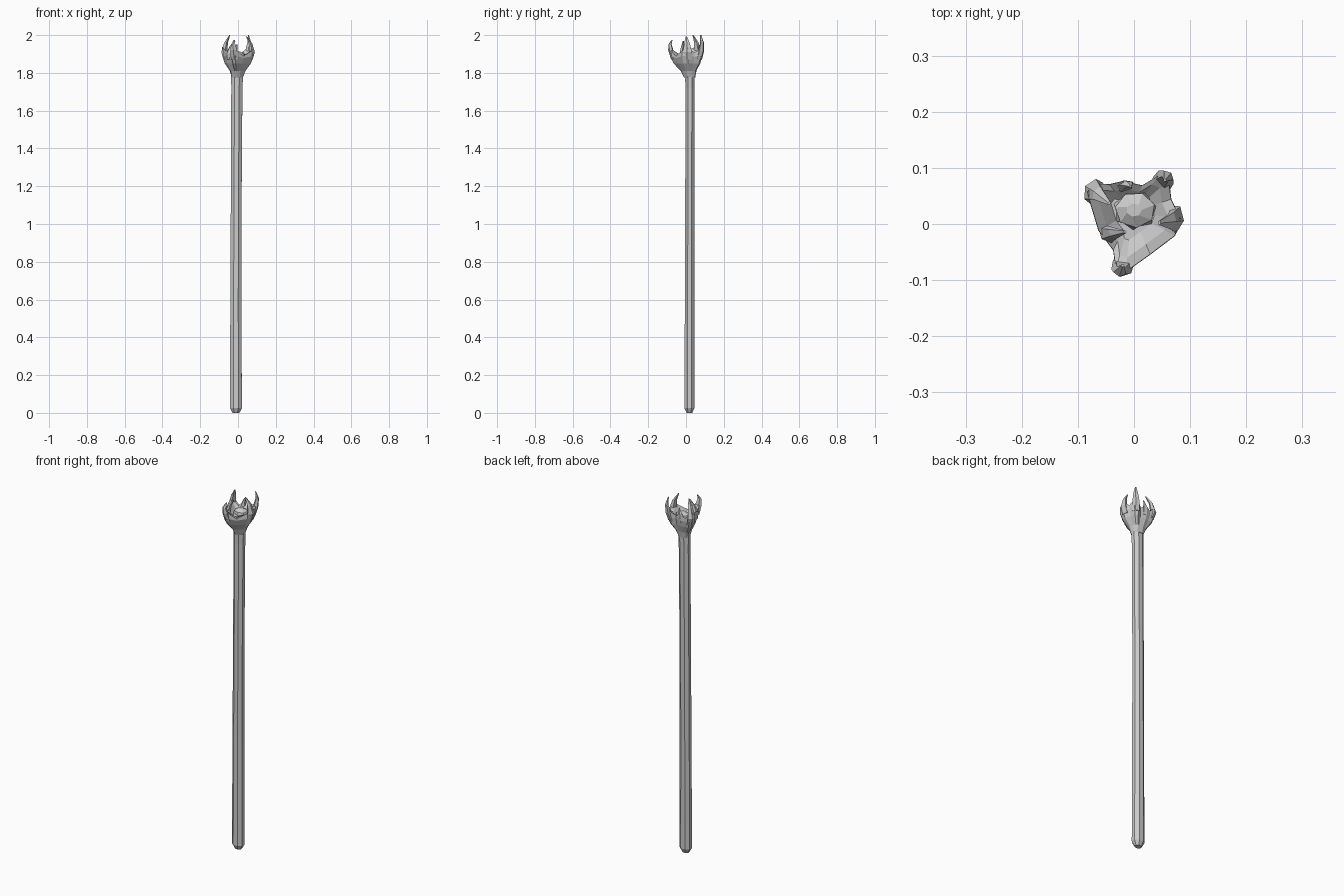
import bpy, bmesh, math
from mathutils import Vector


def loft(name, rings):
    """Flat-shaded skin through equal-sized rings of points, capped at both ends."""
    bm = bmesh.new()
    vs = [[bm.verts.new(p) for p in r] for r in rings]
    n = len(vs[0])
    for a, b in zip(vs, vs[1:]):
        for i in range(n):
            j = (i + 1) % n
            bm.faces.new((a[i], a[j], b[j], b[i]))
    bm.faces.new(vs[0][::-1])
    bm.faces.new(vs[-1])
    bmesh.ops.recalc_face_normals(bm, faces=bm.faces)
    me = bpy.data.meshes.new(name)
    bm.to_mesh(me)
    bm.free()
    ob = bpy.data.objects.new(name, me)
    bpy.context.collection.objects.link(ob)
    return ob


def ellipse(cx, cy, z, rx, ry, n, turn=0.0):
    return [(cx + rx * math.cos(turn + 2 * math.pi * i / n),
             cy + ry * math.sin(turn + 2 * math.pi * i / n), z) for i in range(n)]


# Shaft: slightly irregular eight-sided pole with a chamfered foot
shaft = [(-.011, .018, 0.0, .020, .016), (-.011, .018, .025, .034, .029),
         (-.011, .019, .60, .032, .027), (-.009, .020, 1.20, .031, .026),
         (-.006, .021, 1.72, .032, .026), (-.004, .020, 1.82, .035, .028)]
loft("shaft", [ellipse(*s, 8, .39) for s in shaft])

# Cup: irregular outline scaled up from the shaft, then folded inward to a floor
outline = [(-.086, .058), (-.072, .074), (-.045, .072), (-.02, .078), (.015, .070),
           (.045, .088), (.064, .080), (.068, .045), (.085, .01), (.075, -.022),
           (.03, -.056), (-.015, -.088), (-.033, -.082), (-.038, -.048), (-.065, -.012)]
# Low notches between claws, higher edge at the claws
rim = [.03, .02, -.005, .01, -.005, .02, .02, 0, .025, .01, -.02, .02, .02, -.01, .01]
core = Vector((-.004, .020))


def cup_ring(z, s, round_r, wave):
    ring = []
    for p, h in zip(outline, rim):
        d = Vector(p) - core
        q = core + d * s + d.normalized() * round_r
        ring.append((q.x, q.y, z + h * wave))
    return ring


loft("claw_cup", [cup_ring(1.775, 0, .030, 0), cup_ring(1.81, .24, .022, 0),
                  cup_ring(1.85, .72, .008, 0), cup_ring(1.885, .98, 0, .3),
                  cup_ring(1.908, .97, 0, 1), cup_ring(1.90, .74, 0, .6),
                  cup_ring(1.885, .45, 0, 0)])

# Small faceted lump inside the cup
loft("inner_lump", [ellipse(.002, .025, 1.87, .045, .04, 7),
                    ellipse(.002, .025, 1.90, .036, .032, 7, .3),
                    ellipse(.0, .025, 1.912, .014, .012, 7)])


def claw(name, path, wide, thick):
    """Tapered five-sided claw; wide runs around the cup, thick runs outward."""
    rings = []
    taper = [1.0, .95, .6, .16]
    for p, t in zip(path, taper):
        out = (Vector(path[1][:2]) - core).normalized()
        side = Vector((-out.y, out.x))
        ring = []
        for i in range(5):
            a = 2 * math.pi * i / 5
            o = out * math.cos(a) * thick * t + side * math.sin(a) * wide * t
            ring.append((p[0] + o.x, p[1] + o.y, p[2]))
        rings.append(ring)
    loft(name, rings)


# Claws: base, bulge, neck and tip positions
claw("claw_left_back", [(-.062, .052, 1.87), (-.074, .060, 1.91),
                        (-.064, .054, 1.96), (-.044, .037, 2.0)], .023, .016)
claw("claw_right_back", [(.045, .068, 1.87), (.054, .080, 1.915),
                         (.060, .085, 1.96), (.055, .078, 2.0)], .020, .015)
claw("claw_right", [(.062, .008, 1.87), (.074, .008, 1.91),
                    (.066, .006, 1.955), (.045, .002, 1.993)], .027, .016)
claw("claw_front", [(-.018, -.064, 1.87), (-.022, -.080, 1.92),
                    (-.025, -.085, 1.95), (-.020, -.074, 1.975)], .020, .015)
claw("claw_left_front", [(-.046, -.018, 1.87), (-.048, -.018, 1.905),
                         (-.036, -.016, 1.94), (-.016, -.014, 1.97)], .019, .014)
claw("claw_back_small", [(-.018, .064, 1.87), (-.016, .068, 1.90),
                         (-.012, .070, 1.925), (-.006, .067, 1.95)], .018, .011)
